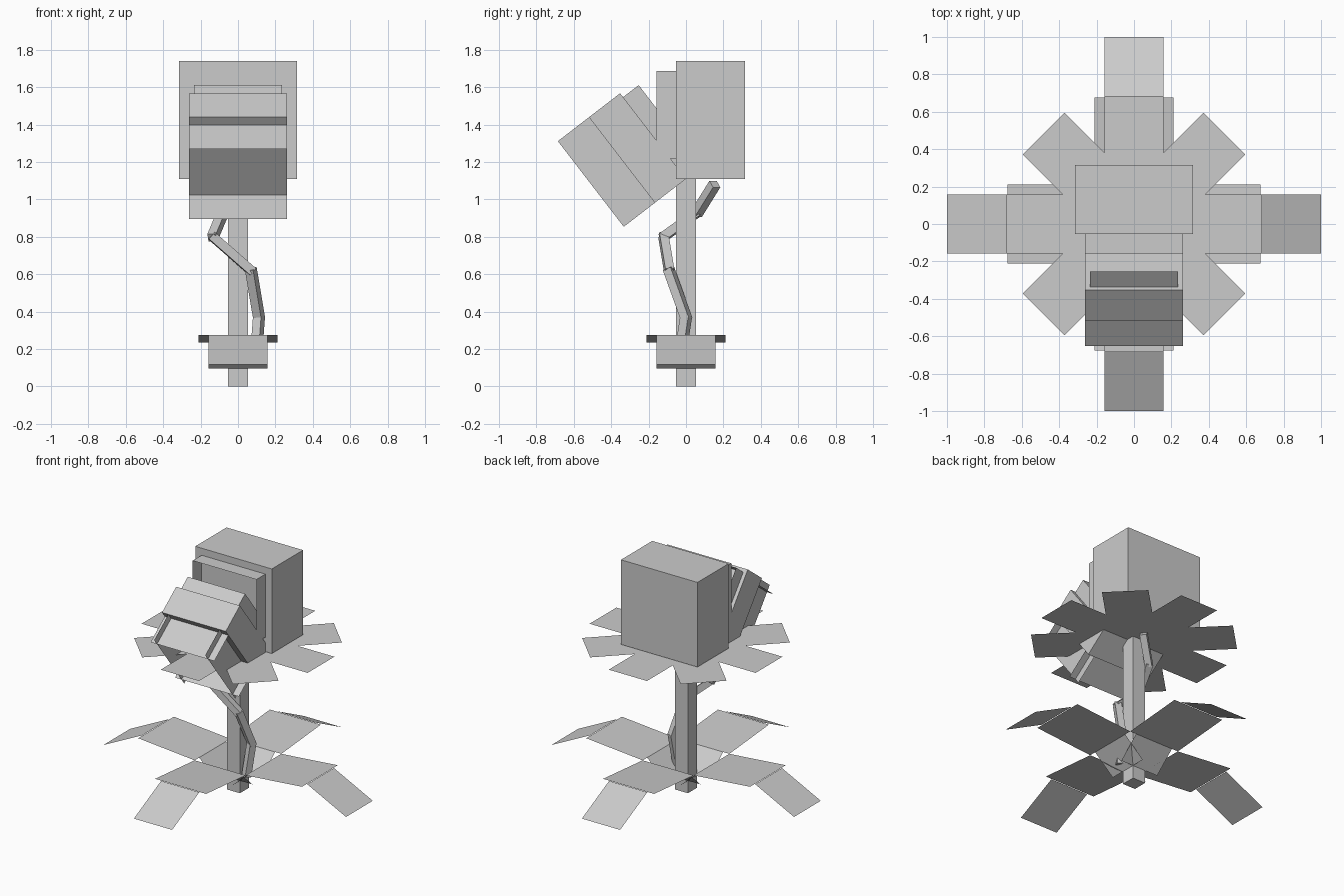
import bpy, bmesh, math
from mathutils import Vector, Matrix

cube = bpy.data.objects.get("Cube")
if cube:
    bpy.data.objects.remove(cube, do_unlink=True)

grey = bpy.data.materials.new("plain grey")
grey.use_nodes = True
grey.diffuse_color = (0.6, 0.6, 0.6, 1)
grey.node_tree.nodes["Principled BSDF"].inputs["Base Color"].default_value = (0.6, 0.6, 0.6, 1)

U = 0.0525  # one modelling unit


def make(name, faces, matrix=Matrix()):
    """Flat-shaded object from a list of faces, each a list of corner points."""
    bm = bmesh.new()
    for pts in faces:
        bm.faces.new([bm.verts.new(matrix @ Vector(p)) for p in pts])
    bmesh.ops.remove_doubles(bm, verts=bm.verts, dist=1e-5)
    me = bpy.data.meshes.new(name)
    bm.to_mesh(me)
    bm.free()
    me.materials.append(grey)
    ob = bpy.data.objects.new(name, me)
    bpy.context.collection.objects.link(ob)
    return ob


def box(name, lo, hi, matrix=Matrix()):
    bm = bmesh.new()
    size = Vector(hi) - Vector(lo)
    mid = (Vector(hi) + Vector(lo)) / 2
    bmesh.ops.create_cube(bm, size=1, matrix=matrix @ Matrix.Translation(mid) @ Matrix.Diagonal((*size, 1)))
    me = bpy.data.meshes.new(name)
    bm.to_mesh(me)
    bm.free()
    me.materials.append(grey)
    ob = bpy.data.objects.new(name, me)
    bpy.context.collection.objects.link(ob)
    return ob


def level(x, y0, y1, z):
    """Horizontal sheet."""
    return [(-x, y0, z), (x, y0, z), (x, y1, z), (-x, y1, z)]


def upright(x, y0, y1, z0, z1):
    """Side sheet."""
    return [(x, y0, z0), (x, y1, z0), (x, y1, z1), (x, y0, z1)]


# Stem
box("stem", (-U, -U, 0), (U, U, 1.11))

# Four folded ground leaves: steep base, wide middle, drooping tip
profile = [((0.055, 0.095), (0.21, 0.235), 0.1575),
           ((0.21, 0.235), (0.675, 0.275), 0.21),
           ((0.68, 0.275), (1.0, 0.117), 0.1575)]
for i, side in enumerate(("back", "right", "front", "left")):
    turn = Matrix.Rotation(i * math.pi / 2, 4, 'Z')
    make("leaf_" + side,
         [[(-w, a[0], a[1]), (w, a[0], a[1]), (w, b[0], b[1]), (-w, b[0], b[1])]
          for a, b, w in profile], turn)

# Flat collar of eight petals under the head
star = []
half = 3 * U
for i in range(8):
    turn = Matrix.Rotation(i * math.pi / 4, 4, 'Z')
    inner = half / math.tan(math.pi / 8)
    for p in ((0.684, -half), (0.684, half), (inner, half)):
        star.append(turn @ Vector((p[0], p[1], 1.105)))
make("petals", [star])

# Upper jaw with open rim of teeth sheets
box("upper_jaw", (-6 * U, -U, 1.11), (6 * U, 6 * U, 1.74))
y0, y1, z0, z1 = -3 * U, -U, 1.2175, 1.6875
make("upper_teeth", [level(5 * U, y0, y1, z1),
                     upright(-5 * U, y0, y1, z0, z1),
                     upright(5 * U, y0, y1, z0, z1)])

# Lower jaw, tilted forward about its hinge
hinge = Matrix.Translation((0, 0, 1.11)) @ Matrix.Rotation(math.radians(37.6), 4, 'X')
box("lower_jaw", (-5 * U, -4 * U, 0), (5 * U, 0, 11 * U), hinge)

# Crossing sheets on the outer side of the lower jaw
make("jaw_outer_sheets",
     [level(5 * U, -8 * U, -4 * U, z) for z in (U, 10 * U)] +
     [upright(x, -8 * U, -4 * U, 0, 11 * U) for x in (-4 * U, 4 * U)], hinge)

# Open rim on the inner side of the lower jaw
make("lower_teeth",
     [level(4.5 * U, 0, 2 * U, z) for z in (0.5 * U, 10.5 * U)] +
     [upright(x, 0, 2 * U, 0.5 * U, 10.5 * U) for x in (-4.5 * U, 4.5 * U)], hinge)

# Vine winding around the stem, one square rod per step
path = [(0.095, -0.035, 0.14), (0.112, 0.0, 0.37), (0.07, -0.09, 0.62),
        (-0.135, -0.12, 0.80), (-0.08, 0.06, 0.93), (0.04, 0.15, 1.075)]
for i, (a, b) in enumerate(zip(path, path[1:])):
    a, b = Vector(a), Vector(b)
    aim = Matrix.Translation(a) @ (b - a).to_track_quat('Z', 'Y').to_matrix().to_4x4()
    r = 0.024
    box("vine_%d" % (i + 1), (-r, -r, -0.01), (r, r, (b - a).length + 0.01), aim)
